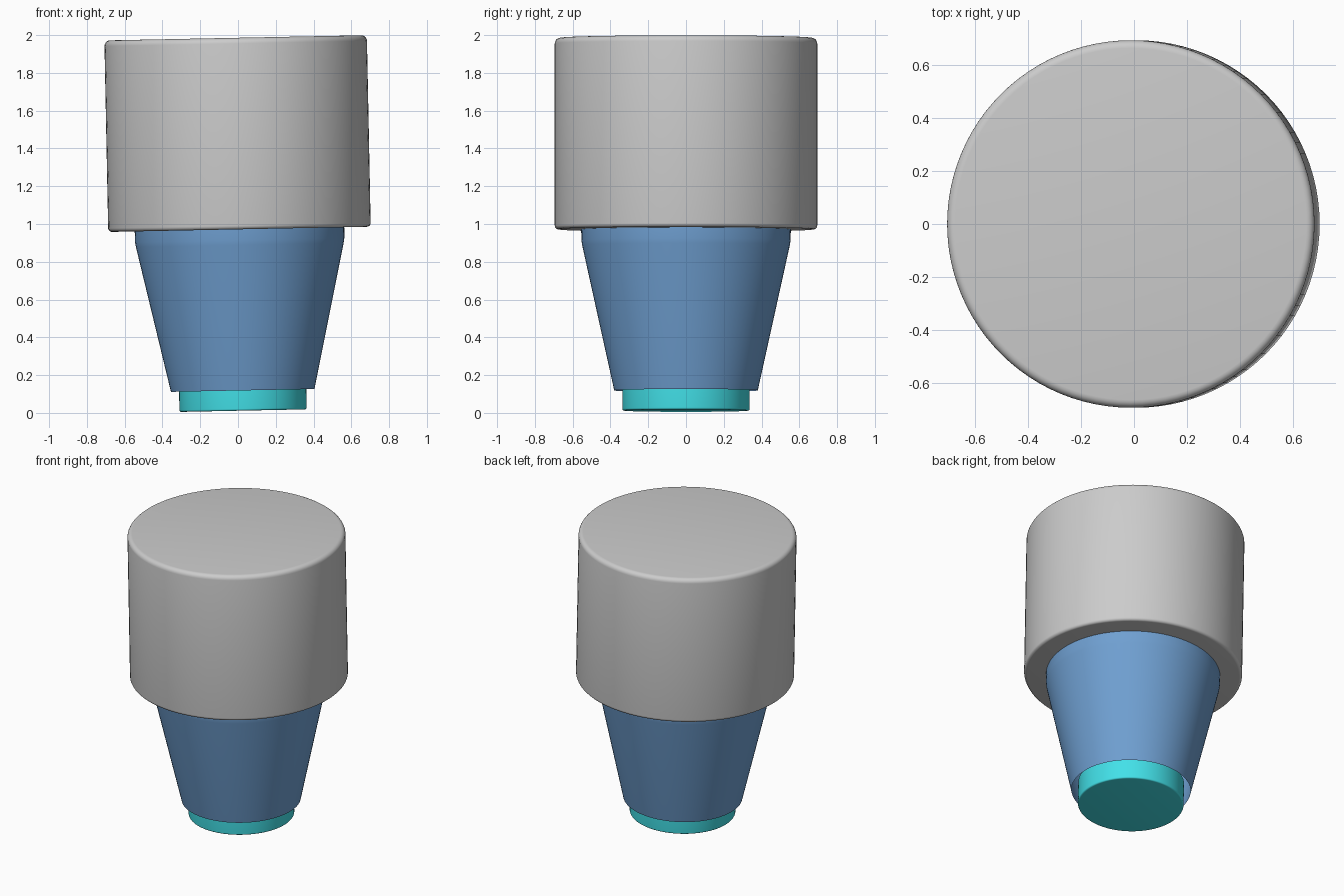
import bpy, bmesh, math
from mathutils import Matrix

if "Cube" in bpy.data.objects:
    bpy.data.objects.remove(bpy.data.objects["Cube"])

SEGMENTS = 96
TILT = math.radians(-1.15)
PLACE = Matrix.Translation((0.027, 0, 0.014)) @ Matrix.Rotation(TILT, 4, 'Y')


def material(name, rgb):
    m = bpy.data.materials.new(name)
    m.diffuse_color = (*rgb, 1)
    m.use_nodes = True
    m.node_tree.nodes["Principled BSDF"].inputs["Base Color"].default_value = m.diffuse_color
    return m


def fillet(r, z, size, up, steps=5):
    """Rounded outer corner of a profile, listed from bottom to top."""
    pts = []
    for i in range(steps + 1):
        a = math.pi / 2 * i / steps
        if up:
            pts.append((r - size + size * math.cos(a), z - size + size * math.sin(a)))
        else:
            pts.append((r - size + size * math.sin(a), z + size - size * math.cos(a)))
    return pts


def lathe(name, profile, cap_bottom=True, cap_top=True, mat=None):
    """Revolve (radius, height) points about the leaning axis."""
    bm = bmesh.new()
    rings = []
    for r, z in profile:
        rings.append([bm.verts.new((r * math.cos(2 * math.pi * i / SEGMENTS),
                                    r * math.sin(2 * math.pi * i / SEGMENTS), z))
                      for i in range(SEGMENTS)])
    for a, b in zip(rings, rings[1:]):
        for i in range(SEGMENTS):
            j = (i + 1) % SEGMENTS
            bm.faces.new((a[i], a[j], b[j], b[i]))
    if cap_bottom:
        bm.faces.new(rings[0][::-1])
    if cap_top:
        bm.faces.new(rings[-1])
    mesh = bpy.data.meshes.new(name)
    bm.to_mesh(mesh)
    bm.free()
    ob = bpy.data.objects.new(name, mesh)
    bpy.context.collection.objects.link(ob)
    ob.matrix_world = PLACE
    if mat:
        mesh.materials.append(mat)
    bpy.ops.object.select_all(action='DESELECT')
    ob.select_set(True)
    bpy.context.view_layer.objects.active = ob
    bpy.ops.object.shade_smooth_by_angle(angle=math.radians(35))
    return ob


# Large upper cap with softened rims
lathe("cap", fillet(0.695, 0.958, 0.02, False) + fillet(0.695, 1.972, 0.03, True))

# Tapered sleeve, open underneath, with a short straight collar
lathe("tapered_sleeve", [(0.38, 0.105), (0.55, 0.875), (0.554, 0.90), (0.555, 0.97)],
      cap_bottom=False, cap_top=False, mat=material("blue", (0.16, 0.35, 0.64)))

# Round foot plug set into the sleeve opening
lathe("foot_plug", fillet(0.337, -0.002, 0.01, False) + [(0.337, 0.16)],
      mat=material("cyan", (0.055, 0.75, 0.81)))
